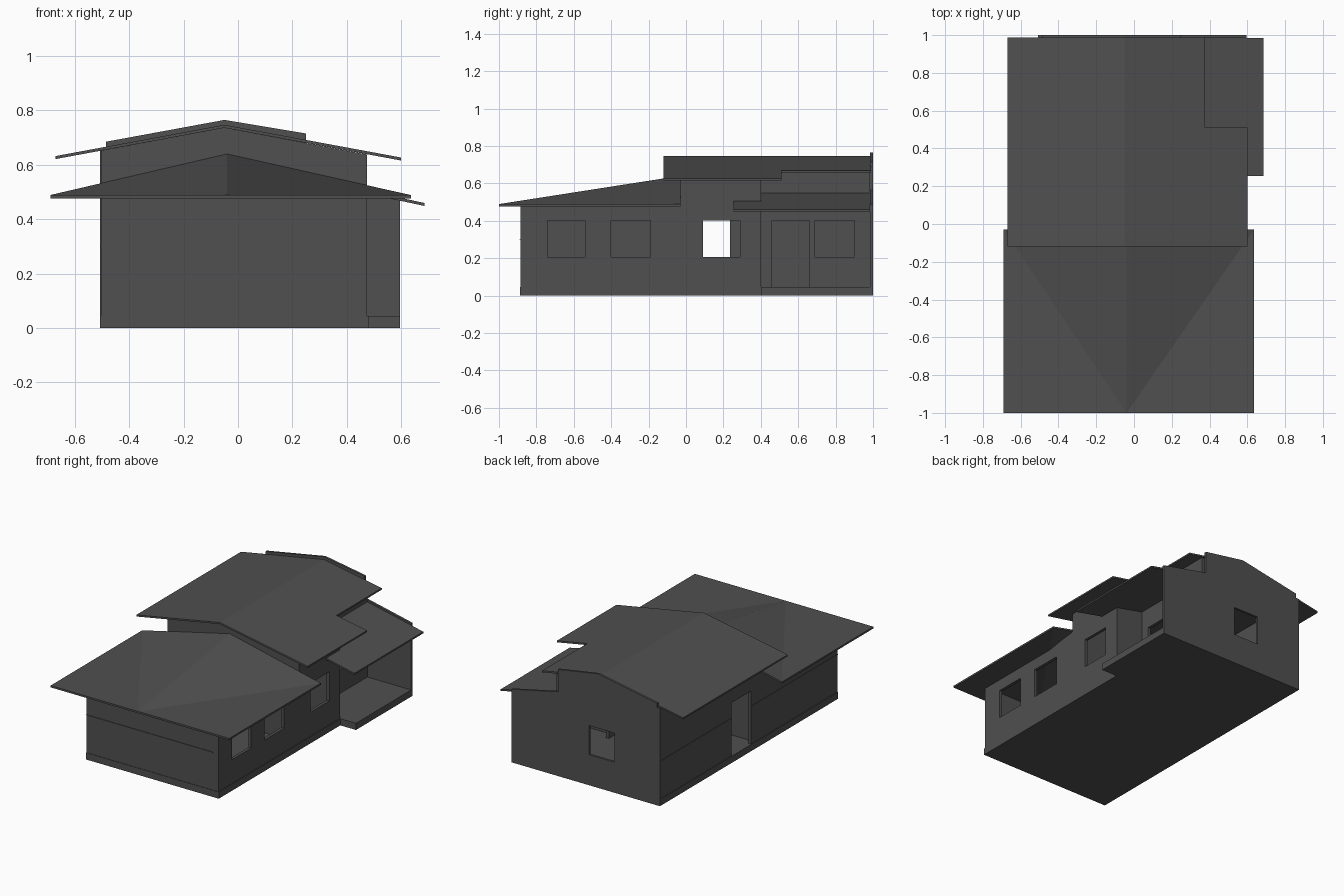
import bpy, bmesh
from mathutils import Vector

if "Cube" in bpy.data.objects:
    bpy.data.objects.remove(bpy.data.objects["Cube"])

COLOUR = (0.08, 0.08, 0.08, 1)
grey = bpy.data.materials.new("dark_grey")
grey.use_nodes = True
grey.diffuse_color = COLOUR
bsdf = next(n for n in grey.node_tree.nodes if n.type == 'BSDF_PRINCIPLED')
bsdf.inputs["Base Color"].default_value = COLOUR
bsdf.inputs["Roughness"].default_value = 0.9

T = 0.02                        # wall thickness
L, R, PORCH = -0.503, 0.475, 0.27   # outer wall lines across the house
FRONT, STEP, NOOK, BACK = -0.885, -0.03, 0.40, 0.985
FLOOR = 0.045
SILL, HEAD = 0.205, 0.40


def finish(bm, name):
    bmesh.ops.recalc_face_normals(bm, faces=bm.faces)
    mesh = bpy.data.meshes.new(name)
    bm.to_mesh(mesh)
    bm.free()
    mesh.materials.append(grey)
    obj = bpy.data.objects.new(name, mesh)
    bpy.context.collection.objects.link(obj)
    return obj


def prism(name, axis, a, b, pts):
    """Extrude a flat outline along an axis from a to b."""
    place = {'x': lambda u, v: (a, u, v),
             'y': lambda u, v: (u, a, v),
             'z': lambda u, v: (u, v, a)}[axis]
    bm = bmesh.new()
    face = bm.faces.new([bm.verts.new(place(*p)) for p in pts])
    ext = bmesh.ops.extrude_face_region(bm, geom=[face])
    move = Vector([(b - a) * (axis == k) for k in 'xyz'])
    bmesh.ops.translate(bm, vec=move,
                        verts=[v for v in ext["geom"] if isinstance(v, bmesh.types.BMVert)])
    return finish(bm, name)


def rect(u0, u1, v0, v1):
    return [(u0, v0), (u1, v0), (u1, v1), (u0, v1)]


def wall(name, axis, a, b, pts, openings=()):
    """Wall panel with rectangular openings cut through it."""
    obj = prism(name, axis, a, b, pts)
    for hole in openings:
        cutter = prism("cutter", axis, min(a, b) - 0.05, max(a, b) + 0.05, rect(*hole))
        cutter.hide_render = True
        mod = obj.modifiers.new("opening", 'BOOLEAN')
        mod.operation, mod.solver, mod.object = 'DIFFERENCE', 'EXACT', cutter
        bpy.context.view_layer.objects.active = obj
        bpy.ops.object.modifier_apply(modifier=mod.name)
        bpy.data.objects.remove(cutter)
    return obj


def roof(name, polys, height, thick):
    """Thin roof sheet over footprint polygons, height given by a rule."""
    bm = bmesh.new()
    for poly in polys:
        bm.faces.new([bm.verts.new((x, y, height(x, y))) for x, y in poly])
    bmesh.ops.remove_doubles(bm, verts=bm.verts, dist=0.0001)
    ext = bmesh.ops.extrude_face_region(bm, geom=bm.faces[:])
    bmesh.ops.translate(bm, vec=(0, 0, -thick),
                        verts=[v for v in ext["geom"] if isinstance(v, bmesh.types.BMVert)])
    return finish(bm, name)


# Floor slab, wider under the porch
prism("floor_slab", 'z', 0, FLOOR,
      [(-0.507, -0.888), (0.479, -0.888), (0.479, NOOK), (0.595, NOOK),
       (0.595, 1), (-0.507, 1)])

# Front block walls
low_side = [(FRONT, FLOOR), (STEP, FLOOR), (STEP, 0.51), (-0.26, 0.482), (FRONT, 0.482)]
wall("front_wall", 'y', FRONT, FRONT + T, rect(L, R, FLOOR, 0.482))
wall("front_block_left_wall", 'x', L, L + T, low_side)
wall("front_block_right_wall", 'x', R, R - T, low_side,
     [(-0.74, -0.54, SILL, HEAD), (-0.4, -0.19, SILL, HEAD)])

# Taller rear block walls
wall("gable_wall", 'y', STEP, STEP + T,
     [(L, FLOOR), (R, FLOOR), (R, 0.638), (-0.05, 0.736), (L, 0.652)])
wall("rear_left_wall", 'x', L, L + T, rect(STEP, BACK, FLOOR, 0.65),
     [(0.03, 0.235, FLOOR, HEAD)])
wall("rear_right_wall", 'x', R, R - T, rect(STEP, NOOK, FLOOR, 0.638),
     [(0.09, 0.29, SILL, HEAD)])
wall("porch_return_wall", 'y', NOOK, NOOK - T, rect(PORCH - T, R, FLOOR, 0.636))
wall("porch_inner_wall", 'x', PORCH, PORCH - T, rect(NOOK - T, BACK, FLOOR, 0.674),
     [(0.46, 0.66, FLOOR, HEAD), (0.69, 0.9, SILL, HEAD)])

# Back wall with a stepped parapet
wall("back_wall", 'y', BACK, 1,
     [(-0.507, FLOOR), (0.595, FLOOR), (0.595, 0.49), (0.25, 0.565), (0.25, 0.715),
      (-0.05, 0.765), (-0.485, 0.685), (-0.485, 0.655), (-0.507, 0.655)],
     [(-0.17, 0.02, SILL, HEAD)])

# Thin trim lines on the walls
Z0, Z1 = 0.296, 0.3
prism("front_trim", 'y', FRONT - 0.004, FRONT, rect(L, R - 0.04, Z0, Z1))
for y0, y1 in ((FRONT, 0.03), (0.235, BACK)):
    prism("left_trim", 'x', L - 0.004, L, rect(y0, y1, Z0, Z1))

# Front roof: level front edge rising to a gable at the rear
XL, XM, XR, YF, YB = -0.69, -0.04, 0.635, -1, STEP
fan = []
for edge in (XL, XR):
    fan += [[(edge, YF), (XM, YF), (edge, YB)], [(XM, YF), (XM, YB), (edge, YB)]]
roof("front_roof", fan, lambda x, y: 0.64 if (x, y) == (XM, YB) else 0.489, 0.012)

# Main gable roof with a notch over the porch
RX, Y0, Y1 = -0.05, -0.12, 0.988
roof("main_roof",
     [[(-0.67, Y0), (RX, Y0), (RX, Y1), (-0.67, Y1)],
      [(RX, Y0), (0.6, Y0), (0.6, 0.51), (0.375, 0.51), (0.375, Y1), (RX, Y1)]],
     lambda x, y: 0.747 - 0.185 * abs(x - RX), 0.011)

# Porch lean-to roof wrapping the wall corner
roof("porch_roof",
     [[(R, 0.255), (0.685, 0.255), (0.685, BACK), (PORCH, BACK), (PORCH, NOOK), (R, NOOK)]],
     lambda x, y: 0.505 - 0.215 * (x - R), 0.011)
